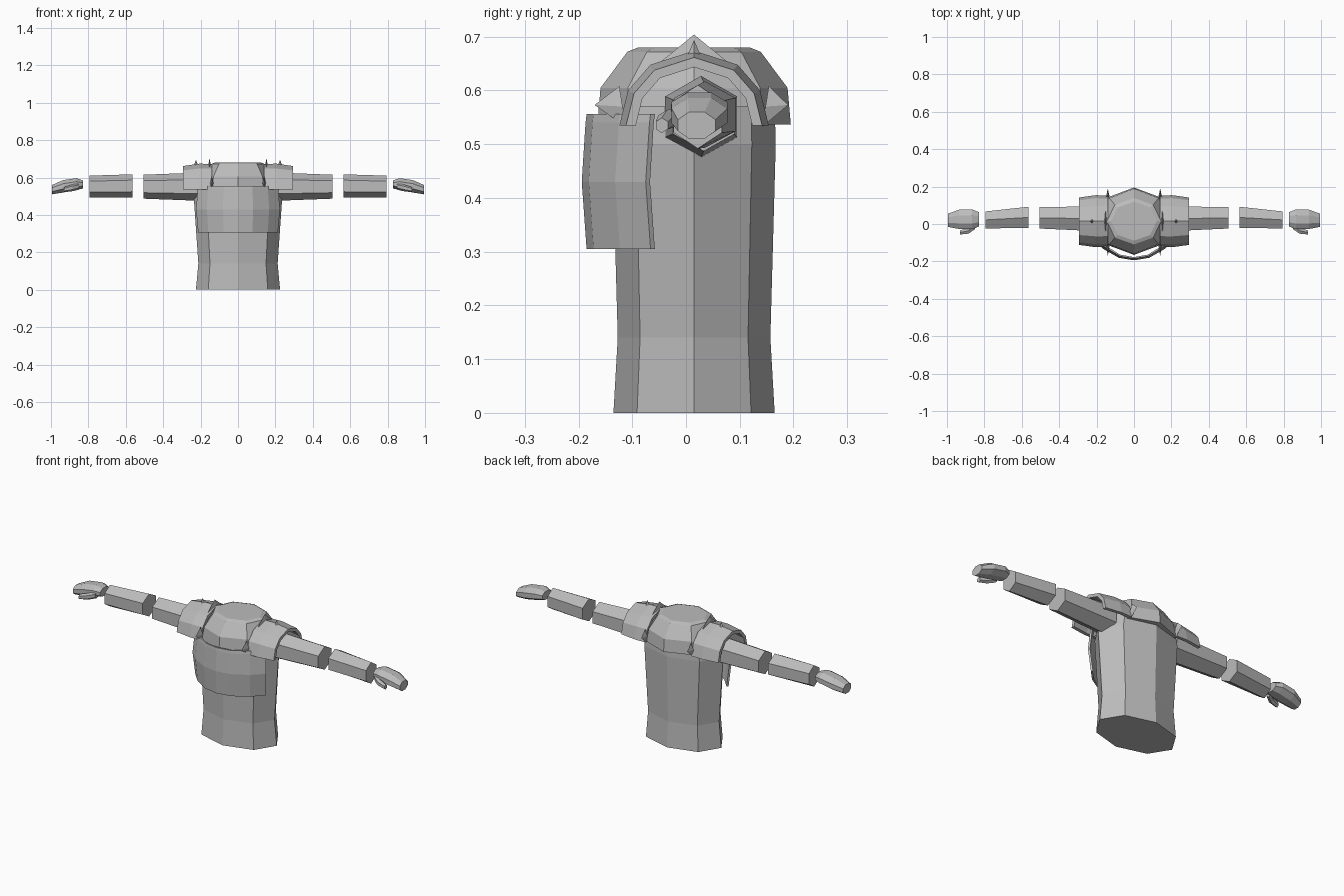
import bpy, bmesh, math
from mathutils import Vector

if "Cube" in bpy.data.objects:
    bpy.data.objects.remove(bpy.data.objects["Cube"])

CY = 0.015   # body centre in y
grey = bpy.data.materials.new("plain_grey")
grey.diffuse_color = (0.5, 0.5, 0.5, 1)
grey.use_nodes = True
grey.node_tree.nodes["Principled BSDF"].inputs["Base Color"].default_value = grey.diffuse_color


def add_object(name, bm, mirror=False):
    bmesh.ops.recalc_face_normals(bm, faces=bm.faces)
    mesh = bpy.data.meshes.new(name)
    bm.to_mesh(mesh)
    bm.free()
    mesh.materials.append(grey)
    ob = bpy.data.objects.new(name, mesh)
    bpy.context.collection.objects.link(ob)
    if mirror:
        mod = ob.modifiers.new("mirror", 'MIRROR')
        mod.use_mirror_merge = False
    return ob


def loft(name, rings, mirror=False, closed=True, caps=True):
    """Skin a list of point rings, optionally closed and capped."""
    bm = bmesh.new()
    vs = [[bm.verts.new(p) for p in r] for r in rings]
    n = len(vs[0])
    for a, b in zip(vs, vs[1:]):
        for i in range(n if closed else n - 1):
            j = (i + 1) % n
            bm.faces.new((a[i], a[j], b[j], b[i]))
    if caps:
        bm.faces.new(vs[0])
        bm.faces.new(vs[-1])
    return add_object(name, bm, mirror)


def octagon(z, rx, ry, cy=CY):
    return [(rx * math.cos(k * math.pi / 4), cy + ry * math.sin(k * math.pi / 4), z)
            for k in range(8)]


def section(x, cy, cz, ry, rz, n, turn=0.0):
    """Polygon in the y-z plane at x; first corner points up."""
    return [(x, cy + ry * math.sin(turn + k * math.tau / n),
             cz + rz * math.cos(turn + k * math.tau / n)) for k in range(n)]


# Torso: eight-sided, slightly waisted
loft("torso", [octagon(0, 0.225, 0.15), octagon(0.14, 0.212, 0.142),
               octagon(0.5, 0.237, 0.152), octagon(0.57, 0.22, 0.15)])

# Collar over the shoulders, with a flat top
loft("collar", [octagon(0.537, 0.20, 0.18), octagon(0.605, 0.185, 0.174),
                octagon(0.672, 0.145, 0.124), octagon(0.68, 0.122, 0.104)])

# Curved chest plate with thickness
half = [(0.222, -0.066), (0.165, -0.123), (0.08, -0.172)]
arc = half + [(0, -0.185)] + [(-x, y) for x, y in reversed(half)]
rings = []
for z, s, d in ((0.305, 0.96, 0.0), (0.43, 1.01, -0.009), (0.54, 0.97, -0.002), (0.556, 0.95, 0.0)):
    outer = [(x * s, y + d, z) for x, y in arc]
    inner = [(x * s * 0.97, y + d + 0.008, z) for x, y in reversed(arc)]
    rings.append(outer + inner)
loft("chest_plate", rings)

# Shoulder pads: open arches around the arm roots
profile = [(-0.124, 0.535), (-0.108, 0.60), (-0.066, 0.648), (0.015, 0.674),
           (0.096, 0.648), (0.138, 0.60), (0.154, 0.535)]


def arch(x, k):
    outer = [(x, CY + (y - CY) * k, 0.535 + (z - 0.535) * k) for y, z in profile]
    k -= 0.13
    inner = [(x, CY + (y - CY) * k, 0.535 + (z - 0.535) * k) for y, z in reversed(profile)]
    return outer + inner


loft("shoulder_pad", [arch(0.14, 0.99), arch(0.205, 1.0), arch(0.295, 0.91)], mirror=True)


# Spikes on the collar and pads
def spike(name, base, tip, side, thick):
    base, tip, side = Vector(base), Vector(tip), Vector(side)
    t = Vector((thick, 0, 0))
    bm = bmesh.new()
    b = [bm.verts.new(base + o) for o in (side, t, -side, -t)]
    top = bm.verts.new(tip)
    bm.faces.new(b)
    for i in range(4):
        bm.faces.new((b[i], b[(i + 1) % 4], top))
    add_object(name, bm, mirror=True)


spike("top_spike", (0.152, CY, 0.655), (0.152, CY, 0.704), (0, 0.06, 0), 0.009)
spike("front_spike", (0.14, -0.118, 0.57), (0.14, -0.17, 0.573), (0, -0.006, 0.038), 0.009)
spike("back_spike", (0.14, 0.148, 0.57), (0.14, 0.19, 0.573), (0, 0.006, 0.038), 0.009)
spike("pad_stud", (0.225, CY, 0.665), (0.225, CY, 0.694), (0, 0.012, 0), 0.012)

# Arms: six-sided segments with gaps at the elbow and wrist
loft("upper_arm", [section(0.19, 0.028, 0.551, 0.077, 0.076, 6),
                   section(0.505, 0.033, 0.551, 0.066, 0.064, 6)], mirror=True)
loft("forearm", [section(0.565, 0.035, 0.555, 0.066, 0.062, 6),
                 section(0.795, 0.022, 0.551, 0.052, 0.059, 6)], mirror=True)

# Hands: palm running into bent fingers, plus a thumb
T = math.pi / 8
loft("hand", [section(0.83, 0.025, 0.563, 0.042, 0.024, 8, T),
              section(0.865, 0.025, 0.565, 0.057, 0.034, 8, T),
              section(0.935, 0.025, 0.553, 0.056, 0.036, 8, T),
              section(0.995, 0.02, 0.535, 0.038, 0.027, 8, T)], mirror=True)
loft("thumb", [section(0.85, -0.012, 0.553, 0.018, 0.018, 6),
               section(0.885, -0.036, 0.545, 0.018, 0.018, 6),
               section(0.93, -0.045, 0.535, 0.013, 0.014, 6)], mirror=True)
